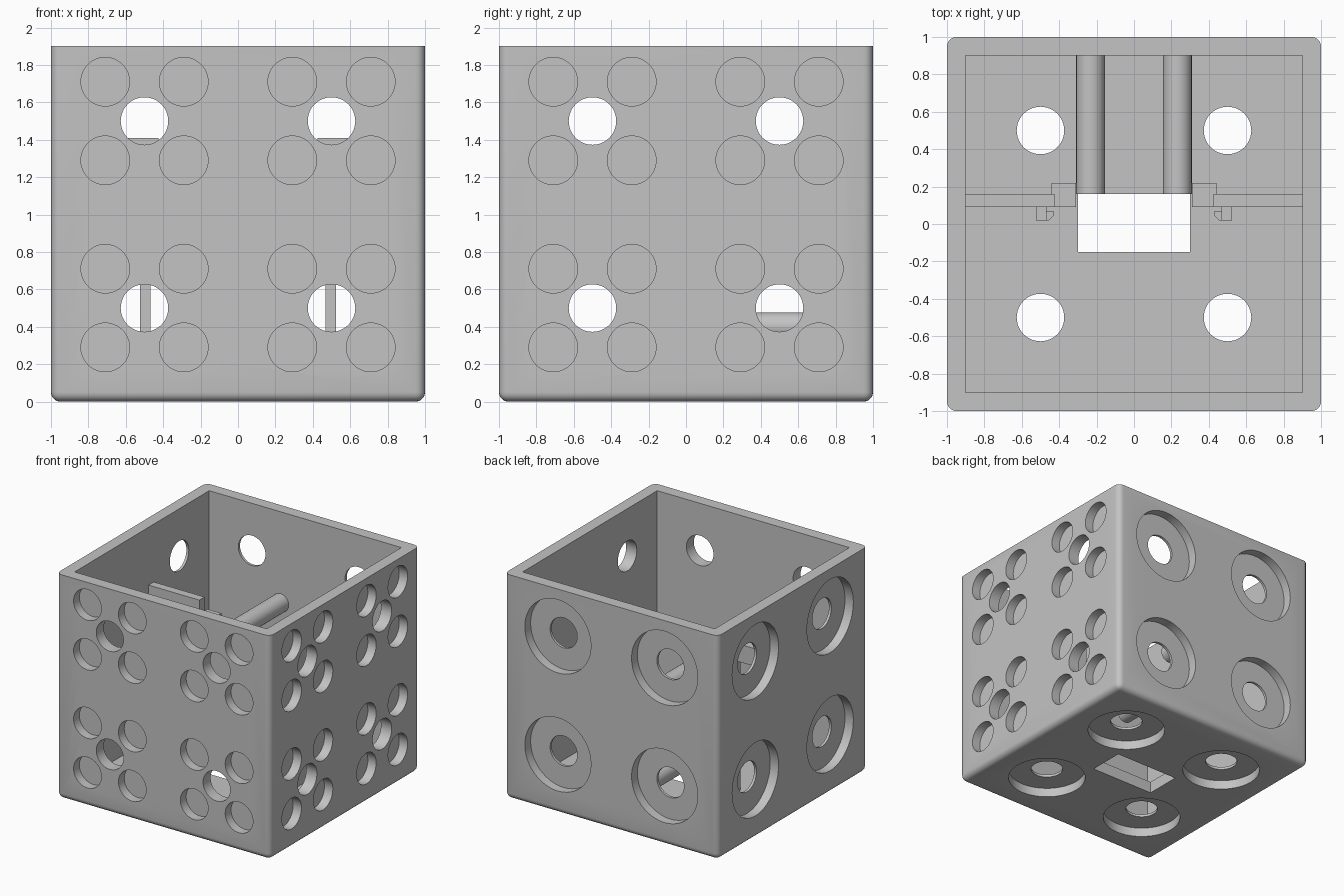
import bpy, bmesh
from math import radians
from mathutils import Matrix, Vector

cube = bpy.data.objects.get("Cube")
if cube:
    bpy.data.objects.remove(cube, do_unlink=True)

grey = bpy.data.materials.new("plain grey")
grey.use_nodes = True
colour = (0.55, 0.55, 0.55, 1)
grey.diffuse_color = colour
grey.node_tree.nodes["Principled BSDF"].inputs["Base Color"].default_value = colour

WALL, HEIGHT, DEPTH = 0.1, 1.9, 0.078
HOLE_R, PIT_R, RING_R = 0.127, 0.13, 0.31


def finish(name, bm):
    mesh = bpy.data.meshes.new(name)
    bmesh.ops.recalc_face_normals(bm, faces=bm.faces)
    bm.to_mesh(mesh)
    bm.free()
    ob = bpy.data.objects.new(name, mesh)
    bpy.context.collection.objects.link(ob)
    mesh.materials.append(grey)
    return ob


def add_box(bm, low, high):
    low, high = Vector(low), Vector(high)
    size = high - low
    mat = Matrix.Translation((low + high) / 2) @ Matrix.Diagonal((*size, 1))
    return bmesh.ops.create_cube(bm, size=1, matrix=mat)["verts"]


def add_cylinder(bm, start, end, radius):
    start, end = Vector(start), Vector(end)
    axis = end - start
    turn = axis.to_track_quat("Z", "Y").to_matrix().to_4x4()
    bmesh.ops.create_cone(bm, cap_ends=True, segments=48, radius1=radius,
                          radius2=radius, depth=axis.length,
                          matrix=Matrix.Translation((start + end) / 2) @ turn)


def select_only(ob):
    bpy.ops.object.select_all(action="DESELECT")
    ob.select_set(True)
    bpy.context.view_layer.objects.active = ob


def carve(ob, bm):
    cutter = finish("cutter", bm)
    cutter.hide_render = True
    mod = ob.modifiers.new("carve", "BOOLEAN")
    mod.operation, mod.solver, mod.object = "DIFFERENCE", "EXACT", cutter
    select_only(ob)
    bpy.ops.object.modifier_apply(modifier=mod.name)
    bpy.data.objects.remove(cutter, do_unlink=True)


def smooth(ob):
    select_only(ob)
    bpy.ops.object.shade_smooth_by_angle(angle=radians(35))


# Outer shell: rounded upright corners and underside, flat top rim
bm = bmesh.new()
add_box(bm, (-1, -1, 0), (1, 1, HEIGHT))
edges = [e for e in bm.edges if min(v.co.z for v in e.verts) < 0.01]
bmesh.ops.bevel(bm, geom=edges, offset=0.05, segments=5, profile=0.5, affect="EDGES")
shell = finish("box_shell", bm)

# Open cavity and floor slot
bm = bmesh.new()
add_box(bm, (-1 + WALL, -1 + WALL, WALL), (1 - WALL, 1 - WALL, HEIGHT + 1))
carve(shell, bm)
bm = bmesh.new()
add_box(bm, (-0.3, -0.15, -0.2), (0.3, 0.16, 0.3))
carve(shell, bm)

# Each side: outward normal, in-plane axes, plane offset, and recess style
X, Y, Z = Vector((1, 0, 0)), Vector((0, 1, 0)), Vector((0, 0, 1))
SIDES = [(-Y, X, Z, Z, "pits"), (X, Y, Z, Z, "pits"),
         (Y, X, Z, Z, "ring"), (-X, Y, Z, Z, "ring"),
         (-Z, X, Y, Z * 0, "ring")]
recesses, holes = bmesh.new(), bmesh.new()
for normal, u, v, middle, style in SIDES:
    face = middle + normal * (0 if style == "ring" and normal.z else 1)
    for a in (-0.5, 0.5):
        for b in (-0.5, 0.5):
            spot = face + u * a + v * b
            add_cylinder(holes, spot + normal * 0.1, spot - normal * 0.15, HOLE_R)
            if style == "ring":
                add_cylinder(recesses, spot + normal * 0.1, spot - normal * DEPTH, RING_R)
            else:
                for i in (-0.21, 0.21):
                    for j in (-0.21, 0.21):
                        pit = spot + u * i + v * j
                        add_cylinder(recesses, pit + normal * 0.1, pit - normal * DEPTH, PIT_R)
carve(shell, recesses)
carve(shell, holes)
smooth(shell)

# Inner fittings, mirrored left and right
for side, word in ((1, "left"), (-1, "right")):
    def fitting(name, x0, x1, y0, y1, z0, z1):
        bm = bmesh.new()
        add_box(bm, (min(side * x0, side * x1), y0, z0),
                (max(side * x0, side * x1), y1, z1))
        return finish(word + "_" + name, bm)

    # Support rods from the back wall
    for level, z in (("lower", 0.4), ("upper", 1.13)):
        bm = bmesh.new()
        add_cylinder(bm, (side * 0.232, 0.16, z), (side * 0.232, 0.91, z), 0.077)
        smooth(finish(word + "_" + level + "_rod", bm))

    # Cross bar, upright post, stop block
    fitting("cross_bar", 0.425, 0.91, 0.09, 0.16, 1.26, 1.41)
    fitting("post", 0.467, 0.525, 0.02, 0.16, 0.09, 1.3)
    fitting("stop_block", 0.31, 0.44, 0.09, 0.22, 1.08, 1.28)

    # Chamfered hook toe beside the post
    bm = bmesh.new()
    outline = [(0.47, 0.02), (0.455, 0.02), (0.43, 0.045), (0.43, 0.07), (0.47, 0.07)]
    base = bm.faces.new([bm.verts.new((side * x, y, 1.08)) for x, y in outline])
    top = bmesh.ops.extrude_face_region(bm, geom=[base])["geom"]
    bmesh.ops.translate(bm, vec=(0, 0, 0.2),
                        verts=[g for g in top if isinstance(g, bmesh.types.BMVert)])
    finish(word + "_hook_toe", bm)
